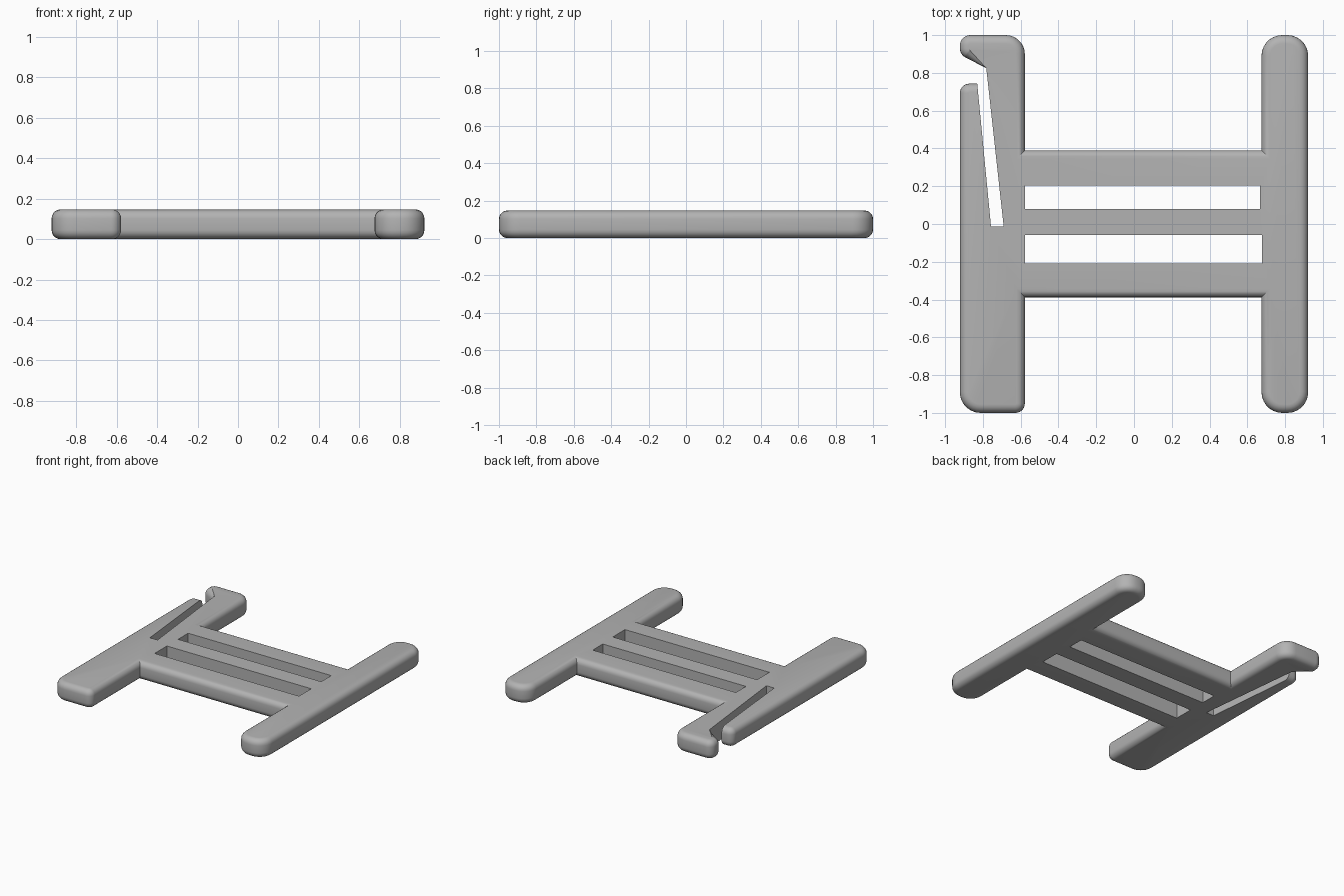
import bpy, bmesh, math
from mathutils import Vector

if "Cube" in bpy.data.objects:
    bpy.data.objects.remove(bpy.data.objects["Cube"])

THICK = 0.147   # plate thickness
EDGE = 0.045    # rounding of the outer rims

grey = bpy.data.materials.new("plain grey")
grey.diffuse_color = (0.45, 0.45, 0.45, 1)
grey.use_nodes = True
grey.node_tree.nodes["Principled BSDF"].inputs["Base Color"].default_value = grey.diffuse_color


def fillet(a, b, c, r, steps=7):
    """Points of an arc of radius r that rounds corner b."""
    u, v = (a - b).normalized(), (c - b).normalized()
    half = u.angle(v) / 2
    mid = b + (u + v).normalized() * r / math.sin(half)
    p = b + u * r / math.tan(half) - mid
    q = b + v * r / math.tan(half) - mid
    sweep = p.angle_signed(q)
    start = math.atan2(p.y, p.x)
    return [mid + Vector((math.cos(start - sweep * i / steps),
                          math.sin(start - sweep * i / steps))) * r
            for i in range(steps + 1)]


def finish(bm, name):
    mesh = bpy.data.meshes.new(name)
    bm.to_mesh(mesh)
    bm.free()
    obj = bpy.data.objects.new(name, mesh)
    bpy.context.collection.objects.link(obj)
    mesh.materials.append(grey)
    return obj


# Outline, counter-clockwise: x, y, corner radius
outline = [
    # left bar, lower half
    (-0.922, -1.0, 0.11), (-0.578, -1.0, 0.05), (-0.578, -0.388, 0),
    # right bar
    (0.675, -0.388, 0), (0.675, -1.0, 0.11), (0.922, -1.0, 0.11),
    (0.922, 1.0, 0.11), (0.675, 1.0, 0.11), (0.675, 0.39, 0),
    # left bar, upper half with hook
    (-0.578, 0.39, 0), (-0.578, 1.0, 0.10), (-0.922, 1.0, 0.055),
    (-0.922, 0.897, 0.055), (-0.782, 0.825, 0),
    # slit and clip tongue
    (-0.69, -0.013, 0), (-0.757, -0.013, 0), (-0.83, 0.743, 0),
    (-0.922, 0.743, 0.05),
]
pts = []
for i, (x, y, r) in enumerate(outline):
    b = Vector((x, y))
    if r:
        a = Vector(outline[i - 1][:2])
        c = Vector(outline[(i + 1) % len(outline)][:2])
        pts += fillet(a, b, c, r)
    else:
        pts.append(b)

bm = bmesh.new()
base = bm.faces.new([bm.verts.new((p.x, p.y, 0)) for p in pts])
top = bmesh.ops.extrude_face_region(bm, geom=[base])["geom"]
bmesh.ops.translate(bm, vec=(0, 0, THICK),
                    verts=[g for g in top if isinstance(g, bmesh.types.BMVert)])
bmesh.ops.recalc_face_normals(bm, faces=bm.faces)


def is_rim(e):
    """Top and bottom edges, apart from the two long walls of the slit."""
    a, b = (v.co for v in e.verts)
    in_slit = all(-0.85 < p.x < -0.65 and -0.1 < p.y < 0.83 for p in (a, b))
    return abs(a.z - b.z) < 1e-5 and not (in_slit and abs(a.y - b.y) > 0.5)


bmesh.ops.bevel(bm, geom=[e for e in bm.edges if is_rim(e)], offset=EDGE,
                offset_type='OFFSET', segments=5, profile=0.5,
                affect='EDGES', clamp_overlap=False)
frame = finish(bm, "clip_frame")

# Two long slots through the cross panel: x0, x1, y0, y1
slots = [(-0.577, 0.667, 0.08, 0.205), (-0.577, 0.677, -0.21, -0.058)]
for n, (x0, x1, y0, y1) in enumerate(slots):
    bm = bmesh.new()
    bmesh.ops.create_cube(bm, size=1)
    bmesh.ops.scale(bm, vec=(x1 - x0, y1 - y0, 1), verts=bm.verts)
    bmesh.ops.translate(bm, vec=((x0 + x1) / 2, (y0 + y1) / 2, 0), verts=bm.verts)
    cutter = finish(bm, f"slot_cutter_{n + 1}")
    cutter.hide_render = True
    cutter.hide_set(True)
    mod = frame.modifiers.new(f"slot_{n + 1}", 'BOOLEAN')
    mod.operation, mod.solver, mod.object = 'DIFFERENCE', 'EXACT', cutter

# Smooth rims, crisp walls
bpy.context.view_layer.objects.active = frame
frame.select_set(True)
for mod in list(frame.modifiers):
    bpy.ops.object.modifier_apply(modifier=mod.name)
bpy.ops.object.shade_smooth_by_angle(angle=math.radians(30))
